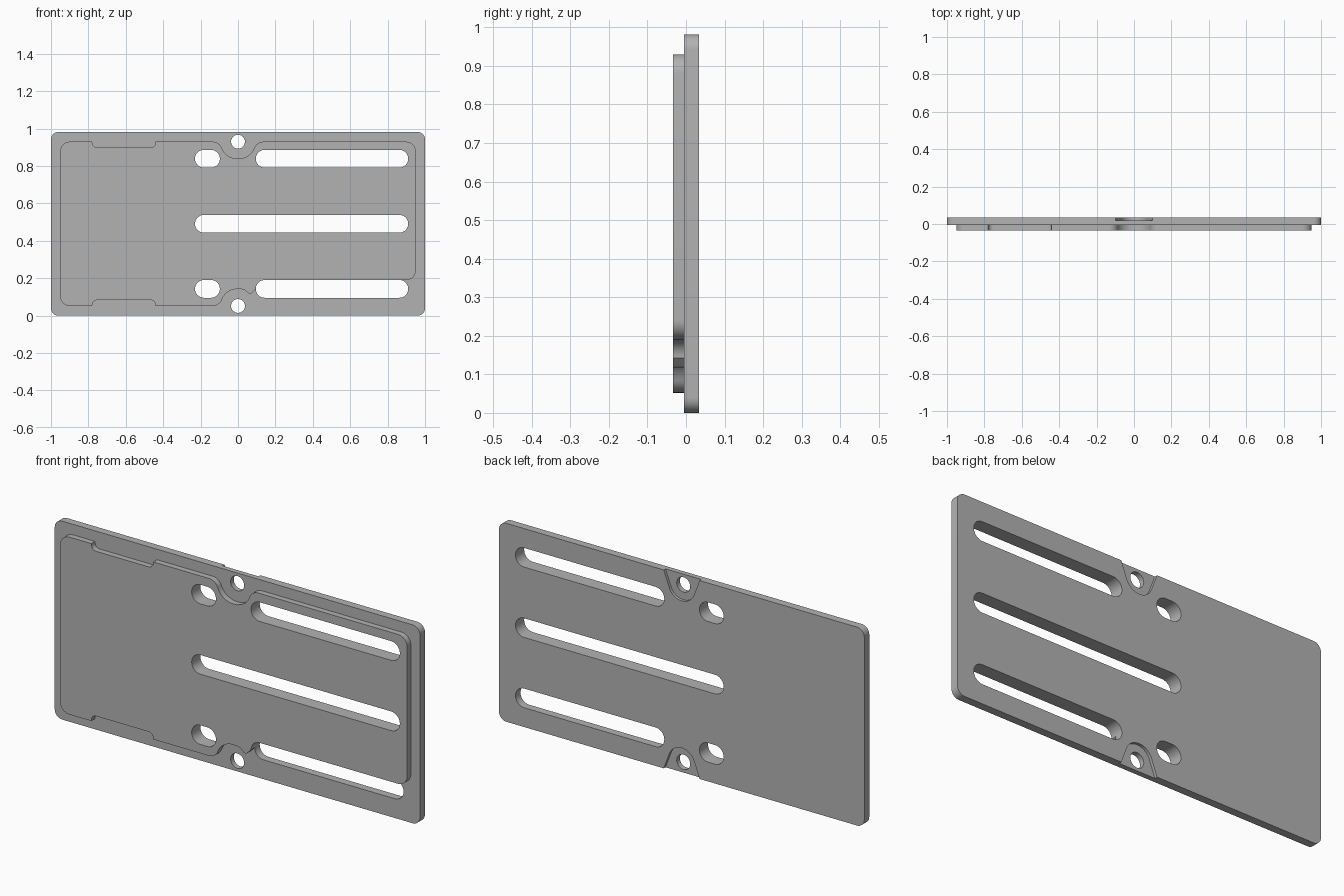
import bpy, bmesh, math
from mathutils import Vector

if "Cube" in bpy.data.objects:
    bpy.data.objects.remove(bpy.data.objects["Cube"])

H = 0.982            # plate height
MID = H / 2
Y_FRONT, Y_STEP, Y_RECESS, Y_BACK = -0.034, -0.005, 0.02, 0.034

grey = bpy.data.materials.new("plain grey")
grey.diffuse_color = (0.45, 0.45, 0.45, 1)
grey.use_nodes = True
grey.node_tree.nodes["Principled BSDF"].inputs["Base Color"].default_value = grey.diffuse_color


def rounded(corners, seg=10):
    """Polygon from (x, z, radius) corners, each rounded by an arc."""
    out = []
    n = len(corners)
    for i, (x, z, r) in enumerate(corners):
        p = Vector((x, z))
        if r == 0:
            out.append(p)
            continue
        a = (Vector(corners[i - 1][:2]) - p).normalized()
        b = (Vector(corners[(i + 1) % n][:2]) - p).normalized()
        half = a.angle(b) / 2
        c = p + (a + b).normalized() * (r / math.sin(half))
        s = p + a * (r / math.tan(half)) - c
        e = p + b * (r / math.tan(half)) - c
        turn = s.angle_signed(e)
        t0 = math.atan2(s.y, s.x)
        for k in range(seg + 1):
            t = t0 - turn * k / seg
            out.append(c + r * Vector((math.cos(t), math.sin(t))))
    return out


def slot(x0, x1, z, r=0.0475, seg=16):
    pts = []
    for cx, start in ((x1 - r, -90), (x0 + r, 90)):
        for k in range(seg + 1):
            t = math.radians(start + 180 * k / seg)
            pts.append(Vector((cx + r * math.cos(t), z + r * math.sin(t))))
    return pts


def circle(x, z, r, seg=32):
    return [Vector((x + r * math.cos(2 * math.pi * k / seg),
                    z + r * math.sin(2 * math.pi * k / seg))) for k in range(seg)]


def flip(corners):
    """Mirror corners about the middle height."""
    return [(x, H - z, r) for x, z, r in corners]


def slab(name, loops, y0, y1):
    """Fill an outline with holes and extrude it from y0 to y1."""
    bm = bmesh.new()
    for loop in loops:
        vs = [bm.verts.new((p.x, y0, p.y)) for p in loop]
        for i, v in enumerate(vs):
            bm.edges.new((vs[i - 1], v))
    bmesh.ops.triangle_fill(bm, use_beauty=True, edges=bm.edges[:], normal=(0, -1, 0))
    ext = bmesh.ops.extrude_face_region(bm, geom=bm.faces[:], use_keep_orig=True)
    moved = [g for g in ext["geom"] if isinstance(g, bmesh.types.BMVert)]
    bmesh.ops.translate(bm, verts=moved, vec=(0, y1 - y0, 0))
    bmesh.ops.recalc_face_normals(bm, faces=bm.faces[:])
    me = bpy.data.meshes.new(name)
    bm.to_mesh(me)
    bm.free()
    me.materials.append(grey)
    ob = bpy.data.objects.new(name, me)
    bpy.context.collection.objects.link(ob)
    return ob


def smooth(ob):
    bpy.ops.object.select_all(action='DESELECT')
    ob.select_set(True)
    bpy.context.view_layer.objects.active = ob
    bpy.ops.object.shade_smooth_by_angle(angle=math.radians(30))


# slots and screw holes
ZU, ZL = MID + 0.348, MID - 0.348
upper_long = slot(0.095, 0.91, ZU)
lower_long = slot(0.095, 0.91, ZL)
middle_long = slot(-0.23, 0.91, MID)
shorts = [slot(-0.23, -0.097, z) for z in (ZU, ZL)]
holes = [circle(0, z, 0.037) for z in (0.052, H - 0.052)]

# back plate
outline = rounded([(-1, 0, 0.04), (1, 0, 0.04), (1, H, 0.04), (-1, H, 0.04)])
back_plate = slab("back_plate", [outline, upper_long, lower_long, middle_long] + shorts + holes,
                  Y_STEP, Y_BACK)

# flared recesses around the screw holes, on the back
recess = [(-0.105, 1.0, 0), (-0.05, 0.855, 0.072), (0.05, 0.855, 0.072), (0.105, 1.0, 0)]
for name, shape in (("upper", recess), ("lower", flip(recess))):
    cutter = slab(name + "_recess_cutter", [rounded(shape)], Y_RECESS, Y_BACK + 0.02)
    cutter.hide_render = True
    cutter.hide_viewport = True
    mod = back_plate.modifiers.new(name + "_recess", 'BOOLEAN')
    mod.operation = 'DIFFERENCE'
    mod.solver = 'EXACT'
    mod.object = cutter
bpy.context.view_layer.update()
cut = bpy.data.meshes.new_from_object(
    back_plate.evaluated_get(bpy.context.evaluated_depsgraph_get()))
back_plate.modifiers.clear()
back_plate.data = cut
for name in ("upper", "lower"):
    bpy.data.objects.remove(bpy.data.objects[name + "_recess_cutter"])

# raised front panel: notched edge, dips round the holes, stepped lower right
T = H - 0.052
left_edge = [(-0.95, T, 0.05), (-0.78, T, 0), (-0.775, T - 0.031, 0.025),
             (-0.445, T - 0.031, 0.025), (-0.44, T, 0), (-0.1, T, 0.05),
             (-0.065, 0.84, 0.088)]
top = left_edge + [(0.065, 0.84, 0.088), (0.1, T, 0.05), (0.95, T, 0.05)]
R = 0.0475
slot_end = [(0.095 + R - R * math.cos(math.radians(a)), ZL + R * math.sin(math.radians(a)), 0)
            for a in range(90, -1, -9)]
bottom = [(0.95, ZL + R, 0.05)] + slot_end + [(0.065, 0.112, 0.015), (0.03, 0.142, 0.045)]
bottom += flip(left_edge)[::-1]
front_panel = slab("front_panel", [rounded(top + bottom), upper_long, middle_long] + shorts,
                   Y_FRONT, Y_STEP)

for ob in (back_plate, front_panel):
    smooth(ob)
